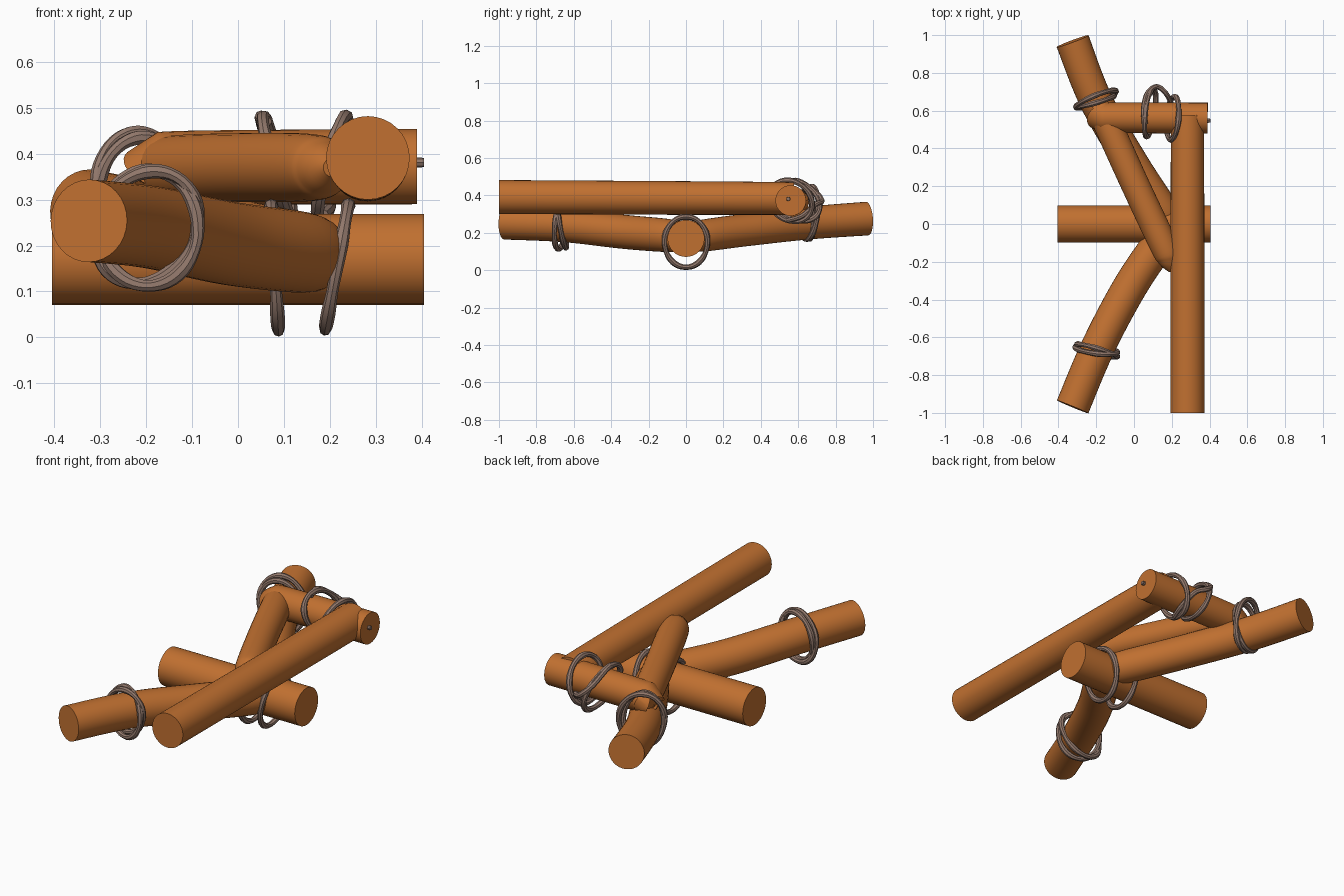
import bpy, bmesh, math
from mathutils import Vector

if "Cube" in bpy.data.objects:
    bpy.data.objects.remove(bpy.data.objects["Cube"])


def material(name, col):
    m = bpy.data.materials.new(name)
    m.diffuse_color = (*col, 1)
    m.use_nodes = True
    m.node_tree.nodes["Principled BSDF"].inputs["Base Color"].default_value = m.diffuse_color
    return m


WOOD = material("orange wood", (0.53, 0.162, 0.030))
ROPE = material("grey brown rope", (0.29, 0.19, 0.15))


def spline(pts, closed, n):
    """Catmull-Rom samples through (x, y, z, radius) points."""
    P = [Vector(p) for p in pts]
    k = len(P)
    get = (lambda i: P[i % k]) if closed else (lambda i: P[max(0, min(k - 1, i))])
    out = []
    for i in range(k if closed else k - 1):
        a, b, c, d = get(i - 1), get(i), get(i + 1), get(i + 2)
        for s in range(n):
            t = s / n
            out.append(0.5 * (2 * b + (c - a) * t + (2 * a - 5 * b + 4 * c - d) * t * t
                              + (3 * b - a - 3 * c + d) * t ** 3))
    if not closed:
        out.append(P[-1])
    return out


def tube(name, pts, mat, closed=False, n=6, sides=32):
    S = spline(pts, closed, n)
    C = [Vector(p[:3]) for p in S]
    m = len(S)
    bm = bmesh.new()
    rings, ref = [], None
    for i in range(m):
        if closed:
            t = C[(i + 1) % m] - C[i - 1]
        else:
            t = C[min(i + 1, m - 1)] - C[max(i - 1, 0)]
        t.normalize()
        if ref is None:
            ref = Vector((0, 0, 1)) if abs(t.z) < 0.9 else Vector((1, 0, 0))
        ref = (ref - t * ref.dot(t)).normalized()
        w = t.cross(ref)
        rings.append([bm.verts.new(C[i] + S[i][3] * (ref * math.cos(a) + w * math.sin(a)))
                      for a in (2 * math.pi * j / sides for j in range(sides))])
    for i in range(m if closed else m - 1):
        r, q = rings[i], rings[(i + 1) % m]
        for j in range(sides):
            bm.faces.new((r[j], r[(j + 1) % sides], q[(j + 1) % sides], q[j]))
    if not closed:
        bm.faces.new(rings[0])
        bm.faces.new(rings[-1])
    bmesh.ops.recalc_face_normals(bm, faces=bm.faces)
    me = bpy.data.meshes.new(name)
    bm.to_mesh(me)
    bm.free()
    me.materials.append(mat)
    ob = bpy.data.objects.new(name, me)
    bpy.context.collection.objects.link(ob)
    bpy.ops.object.select_all(action='DESELECT')
    ob.select_set(True)
    bpy.context.view_layer.objects.active = ob
    bpy.ops.object.shade_smooth_by_angle(angle=math.radians(40))
    return ob


def ring(name, center, u, v, r=0.0145):
    """Rope loop on the ellipse center + u cos + v sin, slightly uneven."""
    c, u, v = Vector(center), Vector(u), Vector(v)
    pts = []
    for i in range(16):
        a = 2 * math.pi * i / 16
        p = c + u * math.cos(a) + v * math.sin(a)
        pts.append((*p, r * (1 + 0.12 * math.sin(5 * a))))
    tube(name, pts, ROPE, closed=True, n=3, sides=8)


# Logs
tube("cross_log", [(-0.405, 0, 0.17, 0.099), (0.405, 0, 0.17, 0.099)], WOOD, n=2)
tube("right_log", [(0.283, -1, 0.391, 0.091), (0.283, 0.45, 0.384, 0.088),
                   (0.283, 0.51, 0.38, 0.083), (0.283, 0.55, 0.372, 0.07)], WOOD)
tube("back_short_log", [(-0.20, 0.565, 0.365, 0.05), (-0.17, 0.565, 0.367, 0.072),
                        (-0.12, 0.563, 0.37, 0.08), (0.39, 0.56, 0.372, 0.082)], WOOD)
tube("diagonal_log", [(-0.185, 0.60, 0.36, 0.05), (-0.155, 0.56, 0.365, 0.073),
                      (0.01, 0.20, 0.37, 0.075), (0.16, -0.12, 0.37, 0.073),
                      (0.19, -0.20, 0.37, 0.055), (0.205, -0.25, 0.37, 0.02)], WOOD)
tube("front_leg_log", [(-0.325, -0.968, 0.254, 0.09), (-0.19, -0.65, 0.24, 0.09),
                       (-0.02, -0.33, 0.205, 0.091), (0.14, -0.09, 0.185, 0.088),
                       (0.18, -0.02, 0.18, 0.07)], WOOD)
tube("back_leg_log", [(-0.325, 0.968, 0.276, 0.09), (-0.20, 0.65, 0.252, 0.088),
                      (-0.01, 0.32, 0.215, 0.087), (0.14, 0.09, 0.185, 0.085),
                      (0.18, 0.02, 0.18, 0.07)], WOOD)

# Rope loops round the legs, two strands each
ring("front_leg_rope_a", (-0.195, -0.67, 0.238), (0.108, -0.032, 0), (0, 0.012, 0.126))
ring("front_leg_rope_b", (-0.20, -0.665, 0.240), (0.112, -0.012, 0.01), (0.01, -0.022, 0.122))
ring("back_leg_rope_a", (-0.20, 0.66, 0.305), (0.105, 0.045, 0), (-0.02, 0.015, 0.141))
ring("back_leg_rope_b", (-0.205, 0.65, 0.30), (0.10, 0.028, 0.01), (-0.01, -0.012, 0.135))

# Rope loops round the cross log
ring("cross_log_rope_a", (0.08, 0, 0.15), (0, 0.115, 0), (-0.008, 0, 0.1355))
ring("cross_log_rope_b", (0.215, 0, 0.152), (0, 0.115, 0), (0.025, 0, 0.1355))

# Two rope turns round the back log, joined by a loop behind it
ring("back_log_rope_a", (0.085, 0.59, 0.37), (0.012, 0.125, -0.01), (-0.028, -0.02, 0.108))
ring("back_log_rope_b", (0.205, 0.56, 0.37), (0.012, 0.115, -0.01), (0.03, -0.01, 0.11))
loop = [(0.06, 0.53, 0.47), (0.05, 0.60, 0.478), (0.07, 0.69, 0.42),
        (0.12, 0.727, 0.37), (0.17, 0.69, 0.35), (0.20, 0.62, 0.29), (0.185, 0.54, 0.265)]
tube("back_log_rope_link", [(*p, 0.014) for p in loop], ROPE, n=5, sides=8)

# Small knot on the end of the back log
tube("end_knot", [(0.37, 0.547, 0.381, 0.013), (0.405, 0.547, 0.381, 0.010)], ROPE, n=2, sides=8)
